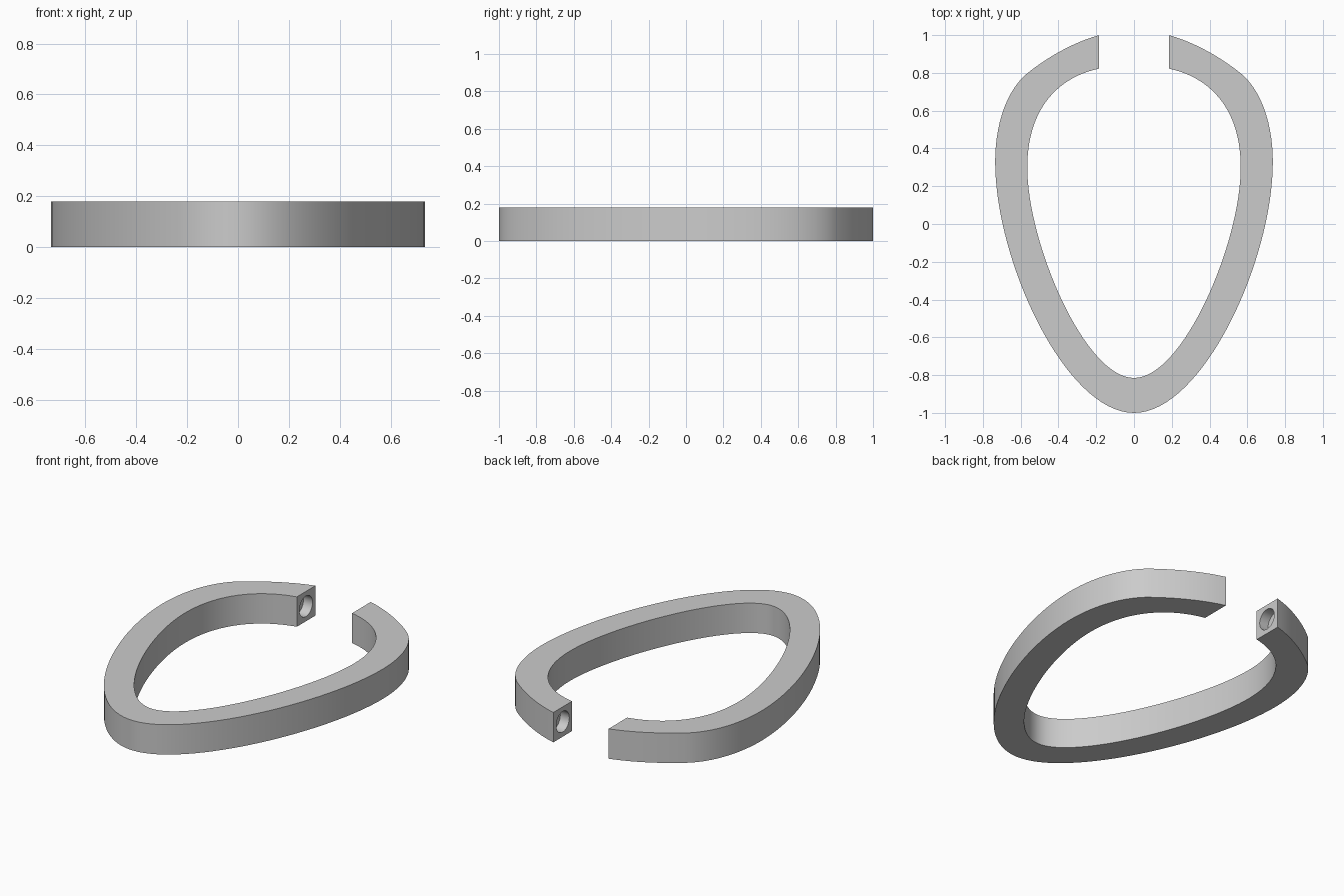
import bpy, bmesh, math
from mathutils import Vector
from mathutils.geometry import interpolate_bezier

cube = bpy.data.objects.get("Cube")
if cube:
    bpy.data.objects.remove(cube, do_unlink=True)

HEIGHT = 0.18
HOLE_RADIUS = 0.062
HOLE_DEPTH = 0.06
GAP = 0.184

grey = bpy.data.materials.new("plain grey")
grey.use_nodes = True
colour = (0.6, 0.6, 0.6, 1)
grey.diffuse_color = colour
grey.node_tree.nodes["Principled BSDF"].inputs["Base Color"].default_value = colour


def chain(segments):
    """Sample joined Bezier segments given as (four control points, steps)."""
    points = []
    for controls, steps in segments:
        a, b, c, d = (Vector(p).to_3d() for p in controls)
        sampled = interpolate_bezier(a, b, c, d, steps + 1)
        points += sampled[1:] if points else sampled
    return points


# Half outlines of the band, from the front tip to the open end
outer = chain([
    (((0, -1), (0.36, -1), (0.735, -0.2), (0.735, 0.33)), 32),
    (((0.735, 0.33), (0.735, 0.5), (0.69, 0.68), (0.58, 0.785)), 12),
    (((0.58, 0.785), (0.48, 0.87), (0.33, 0.96), (GAP, 1)), 12),
])
inner = chain([
    (((0, -0.815), (0.26, -0.815), (0.565, -0.1), (0.565, 0.3)), 32),
    (((0.565, 0.3), (0.565, 0.58), (0.43, 0.77), (GAP, 0.823)), 24),
])


def mirrored(points):
    return [Vector((-p.x, p.y, 0)) for p in reversed(points[1:])] + points


# Open band: a rectangular section carried along both outlines
bm = bmesh.new()
up = Vector((0, 0, HEIGHT))
rings = [[bm.verts.new(p) for p in (o, i, i + up, o + up)]
         for o, i in zip(mirrored(outer), mirrored(inner))]
for a, b in zip(rings, rings[1:]):
    for k in range(4):
        n = (k + 1) % 4
        bm.faces.new((a[k], a[n], b[n], b[k]))
bm.faces.new(rings[0])
bm.faces.new(rings[-1])
bmesh.ops.recalc_face_normals(bm, faces=bm.faces)
mesh = bpy.data.meshes.new("open_band")
bm.to_mesh(mesh)
bm.free()
band = bpy.data.objects.new("open_band", mesh)
bpy.context.collection.objects.link(band)
mesh.materials.append(grey)

# Blind round sockets in the two end faces
for side, name in ((1, "left"), (-1, "right")):
    bpy.ops.mesh.primitive_cylinder_add(
        vertices=40, radius=HOLE_RADIUS, depth=2 * HOLE_DEPTH,
        location=(side * GAP, 0.91, HEIGHT / 2), rotation=(0, math.pi / 2, 0))
    cutter = bpy.context.object
    cutter.name = name + "_socket_cutter"
    cutter.data.materials.append(grey)
    cut = band.modifiers.new(name + "_socket", 'BOOLEAN')
    cut.operation = 'DIFFERENCE'
    cut.solver = 'EXACT'
    cut.object = cutter
    bpy.ops.object.select_all(action='DESELECT')
    band.select_set(True)
    bpy.context.view_layer.objects.active = band
    bpy.ops.object.modifier_apply(modifier=cut.name)
    bpy.data.objects.remove(cutter, do_unlink=True)

# Smooth curved walls, crisp edges
bpy.ops.object.shade_smooth_by_angle(angle=math.radians(30))
